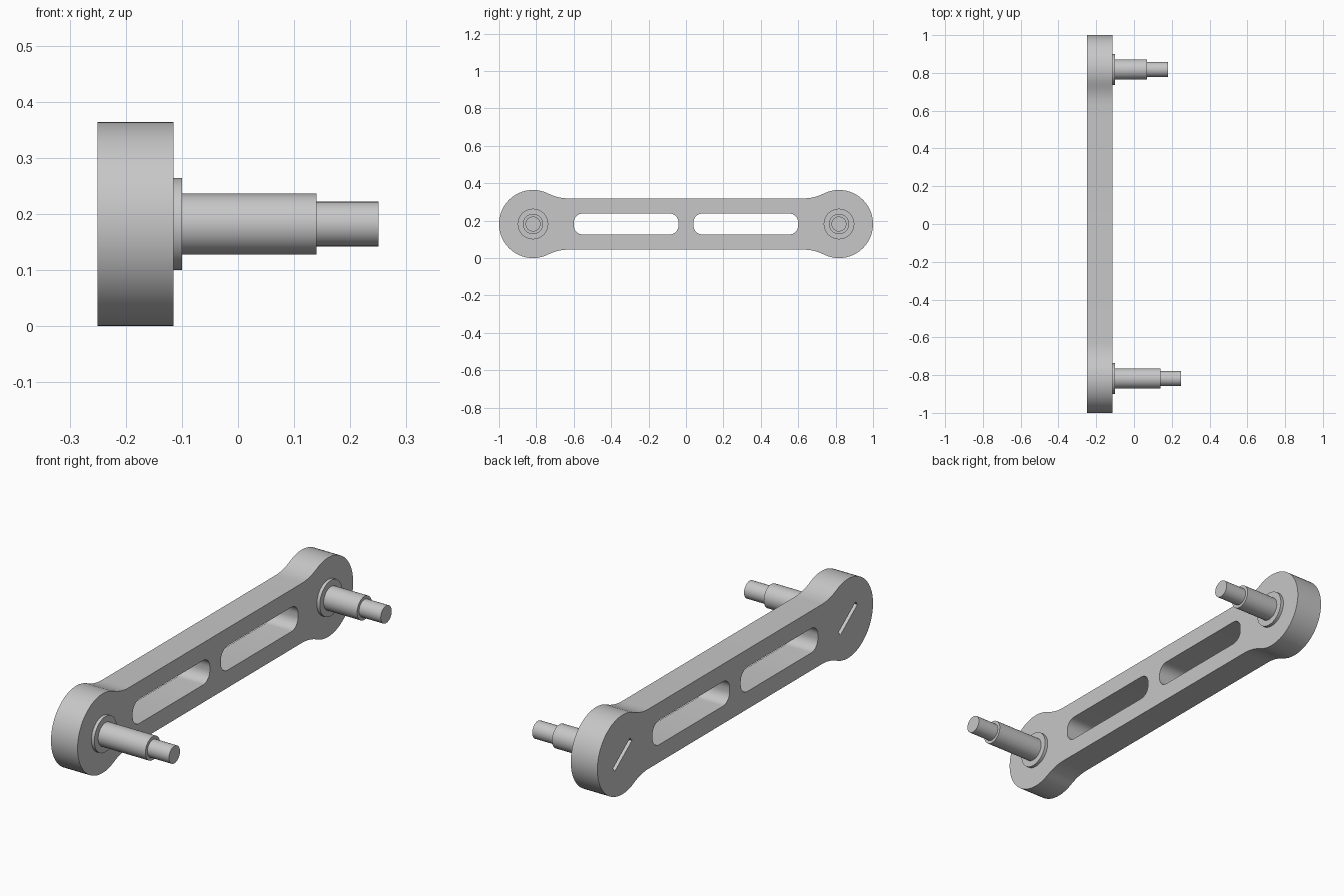
import bpy, bmesh
from math import sin, cos, pi, atan2, radians, sqrt

cube = bpy.data.objects.get("Cube")
if cube:
    bpy.data.objects.remove(cube)

grey = bpy.data.materials.new("plain_grey")
grey.use_nodes = True
GREY = (0.57, 0.57, 0.57, 1)
grey.diffuse_color = GREY
grey.node_tree.nodes["Principled BSDF"].inputs["Base Color"].default_value = GREY

END_Y, MID_Z, END_R = 0.818, 0.182, 0.182   # boss centres and radius
BAR_H, RUN = 0.137, 0.19                    # half bar height, fillet run
BACK, FACE = -0.25, -0.115                  # plate faces along x


def arc(cy, cz, r, a0, a1, n):
    return [(cy + r * cos(a0 + (a1 - a0) * i / n),
             cz + r * sin(a0 + (a1 - a0) * i / n)) for i in range(n + 1)]


def prism(name, pts, x0, x1):
    """Extrude a (y, z) outline, z measured from the centre line, along x."""
    bm = bmesh.new()
    face = bm.faces.new([bm.verts.new((x0, y, z + MID_Z)) for y, z in pts])
    out = bmesh.ops.extrude_face_region(bm, geom=[face])["geom"]
    bmesh.ops.translate(bm, vec=(x1 - x0, 0, 0),
                        verts=[v for v in out if isinstance(v, bmesh.types.BMVert)])
    bmesh.ops.recalc_face_normals(bm, faces=bm.faces)
    mesh = bpy.data.meshes.new(name)
    bm.to_mesh(mesh)
    bm.free()
    mesh.materials.append(grey)
    ob = bpy.data.objects.new(name, mesh)
    bpy.context.collection.objects.link(ob)
    return ob


def activate(ob):
    bpy.ops.object.select_all(action='DESELECT')
    ob.select_set(True)
    bpy.context.view_layer.objects.active = ob


def smooth(ob):
    activate(ob)
    bpy.ops.object.shade_smooth_by_angle(angle=radians(30))


def rounded_rect(cy, half_w, half_h, r):
    pts = []
    for k, (sy, sz) in enumerate([(1, 1), (-1, 1), (-1, -1), (1, -1)]):
        pts += arc(cy + sy * (half_w - r), sz * (half_h - r), r,
                   k * pi / 2, (k + 1) * pi / 2, 8)
    return pts


# Link plate outline: straight bar, concave fillet, round boss
fillet = (RUN ** 2 / (END_R - BAR_H) - END_R - BAR_H) / 2
tilt = atan2(BAR_H + fillet, RUN)
quarter = arc(END_Y - RUN, BAR_H + fillet, fillet, -pi / 2, -tilt, 6)
quarter += arc(END_Y, 0, END_R, pi - tilt, 0, 18)[1:]
half = quarter + [(y, -z) for y, z in reversed(quarter[:-1])]
plate = prism("link_plate", half + [(-y, -z) for y, z in half], BACK, FACE)

# Window cutters through the bar, driver slot cutters in the back of each boss
cutters = []
for s in (-1, 1):
    cutters.append(prism("window_cutter", rounded_rect(s * 0.32, 0.28, 0.056, 0.048), -0.4, 0))
    c, n = cos(radians(143)), sin(radians(143))
    slot = [(s * END_Y + u * c - v * n, u * n + v * c)
            for u, v in [(-0.078, -0.011), (0.078, -0.011), (0.078, 0.011), (-0.078, 0.011)]]
    cutters.append(prism("driver_slot_cutter", slot, BACK - 0.05, BACK + 0.06))
for cutter in cutters:
    cutter.hide_render = True
    activate(plate)
    mod = plate.modifiers.new("cut", 'BOOLEAN')
    mod.operation = 'DIFFERENCE'
    mod.solver = 'EXACT'
    mod.object = cutter
    bpy.ops.object.modifier_apply(modifier=mod.name)
    bpy.data.objects.remove(cutter)
smooth(plate)

# Stepped pins: collar, shaft and narrower tip; the front one is longer
for label, y, shaft_end in (("front", -END_Y, 0.14), ("back", END_Y, 0.07)):
    for part, r, x0, x1 in (("collar", 0.082, FACE - 0.01, -0.1),
                            ("shaft", 0.054, -0.11, shaft_end),
                            ("tip", 0.04, shaft_end - 0.01, shaft_end + 0.11)):
        smooth(prism(f"{label}_pin_{part}", arc(y, 0, r, 0, 2 * pi, 32)[:-1], x0, x1))
